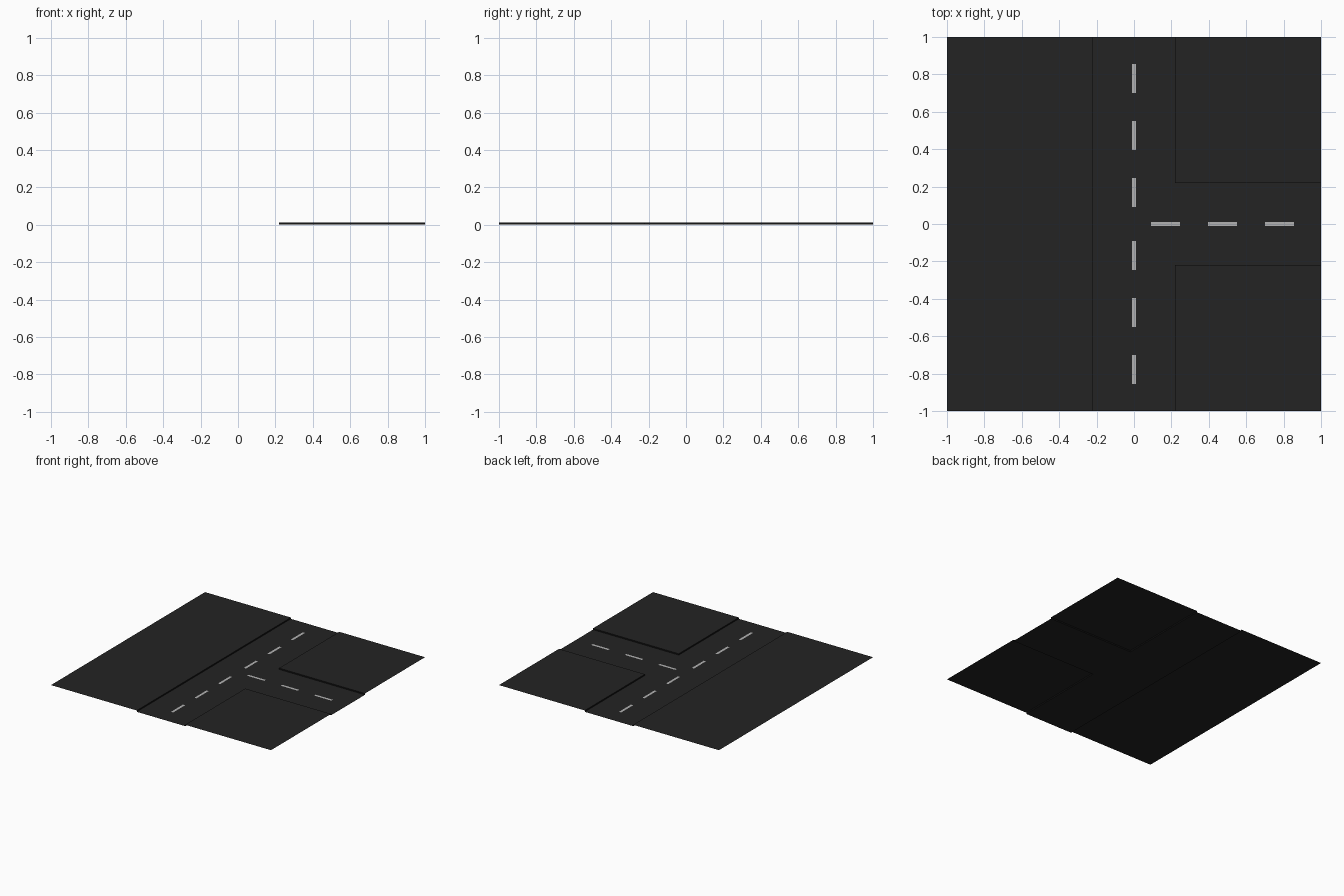
import bpy
import bmesh

if "Cube" in bpy.data.objects:
    bpy.data.objects.remove(bpy.data.objects["Cube"])

HALF = 1.0      # half tile size
ROAD = 0.22     # half road width
KERB = 0.011    # pavement height
DASH_W = 0.01   # half dash width


def material(name, rgb):
    m = bpy.data.materials.new(name)
    m.diffuse_color = (*rgb, 1)
    m.use_nodes = True
    m.node_tree.nodes["Principled BSDF"].inputs["Base Color"].default_value = m.diffuse_color
    return m


asphalt = material("asphalt", (0.017, 0.017, 0.017))
kerb_dark = material("kerb dark", (0.007, 0.007, 0.007))
paint = material("road paint", (0.45, 0.45, 0.45))


def build(name, quads, mat):
    bm = bmesh.new()
    for quad in quads:
        bm.faces.new([bm.verts.new(p) for p in quad])
    bmesh.ops.remove_doubles(bm, verts=bm.verts[:], dist=1e-5)
    mesh = bpy.data.meshes.new(name)
    bm.to_mesh(mesh)
    bm.free()
    mesh.materials.append(mat)
    obj = bpy.data.objects.new(name, mesh)
    bpy.context.collection.objects.link(obj)
    return obj


def rect(x0, x1, y0, y1, z):
    return [(x0, y0, z), (x1, y0, z), (x1, y1, z), (x0, y1, z)]


def wall(a, b):
    # upright kerb face, visible from the right-hand side of a -> b
    return [(*a, 0), (*b, 0), (*b, KERB), (*a, KERB)]


# Sunken T-shaped road
build("road", [
    rect(-ROAD, ROAD, -HALF, -ROAD, 0),
    rect(-ROAD, ROAD, -ROAD, ROAD, 0),
    rect(-ROAD, ROAD, ROAD, HALF, 0),
    rect(ROAD, HALF, -ROAD, ROAD, 0),
], asphalt)

# Raised pavements, open at the tile border
build("pavement_left", [rect(-HALF, -ROAD, -HALF, HALF, KERB)], asphalt)
build("pavement_back_right", [rect(ROAD, HALF, ROAD, HALF, KERB)], asphalt)
build("pavement_front_right", [rect(ROAD, HALF, -HALF, -ROAD, KERB)], asphalt)

# Kerb faces, all turned toward the road
build("kerb_left", [wall((-ROAD, -HALF), (-ROAD, HALF))], kerb_dark)
build("kerb_back_right", [wall((ROAD, HALF), (ROAD, ROAD)),
                          wall((ROAD, ROAD), (HALF, ROAD))], kerb_dark)
build("kerb_front_right", [wall((HALF, -ROAD), (ROAD, -ROAD)),
                           wall((ROAD, -ROAD), (ROAD, -HALF))], kerb_dark)

# Dashed centre lines
main, side = [], []
for i in range(3):
    a = 0.09 + 0.305 * i
    b = a + 0.155
    main.append(rect(-DASH_W, DASH_W, a, b, 0.001))
    main.append(rect(-DASH_W, DASH_W, -b, -a, 0.001))
    side.append(rect(a, b, -DASH_W, DASH_W, 0.001))
build("main_road_dashes", main, paint)
build("side_road_dashes", side, paint)
